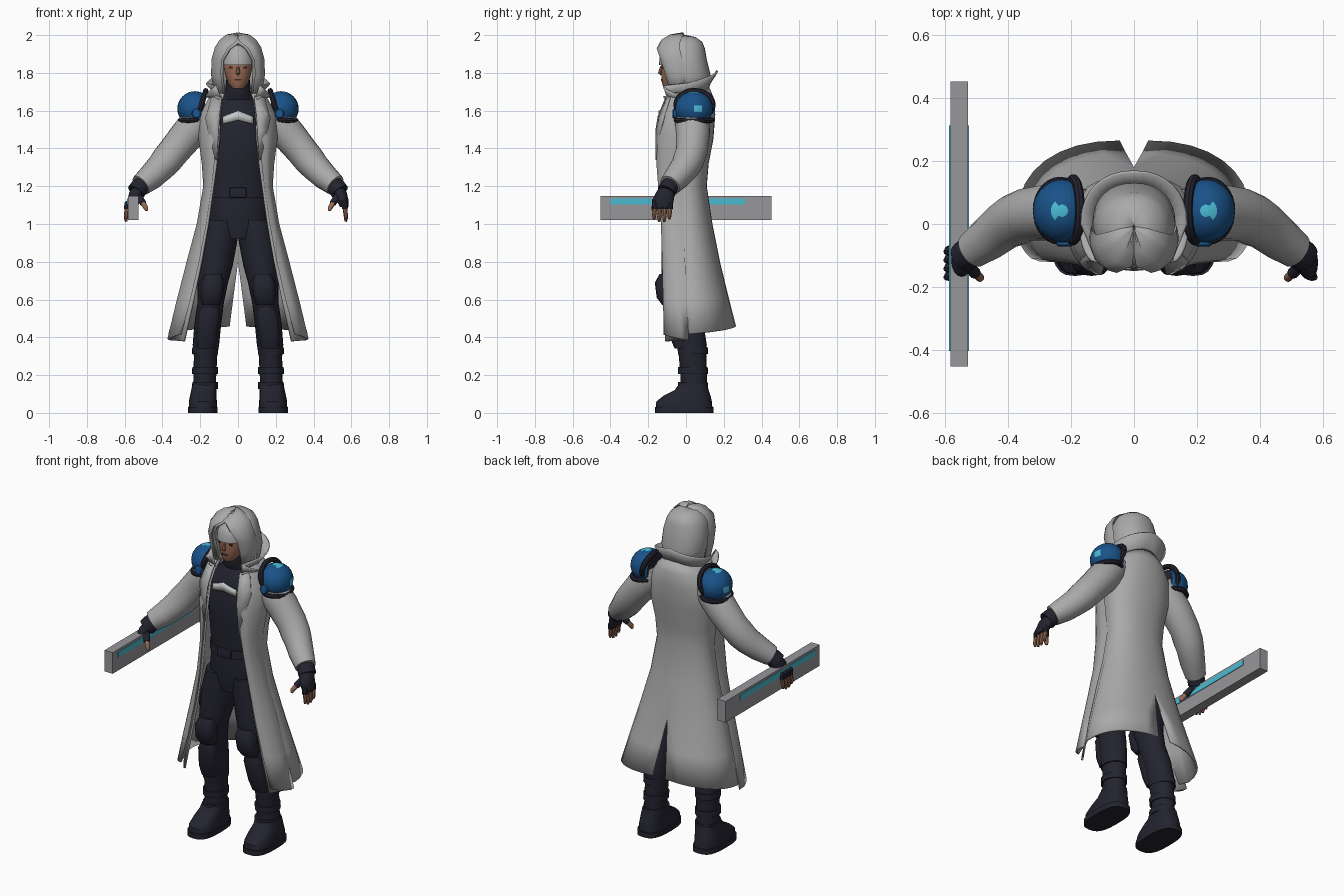
import bpy, bmesh, math
from mathutils import Vector, Matrix

cube = bpy.data.objects.get("Cube")
if cube:
    bpy.data.objects.remove(cube)


def material(name, r, g, b):
    m = bpy.data.materials.new(name)
    m.use_nodes = True
    m.diffuse_color = (r, g, b, 1)
    node = next(n for n in m.node_tree.nodes if n.type == 'BSDF_PRINCIPLED')
    node.inputs["Base Color"].default_value = (r, g, b, 1)
    node.inputs["Roughness"].default_value = 0.8
    return m


COAT = material("coat grey", .40, .40, .40)
DARK = material("dark navy cloth", .017, .017, .029)
BLUE = material("armour blue", .01, .085, .25)
CYAN = material("glow cyan", .07, .5, .65)
SKIN = material("skin", .33, .15, .09)
STEEL = material("weapon grey", .31, .31, .33)
PALE = material("pale trim", .55, .57, .57)
BROWN = material("eye brown", .04, .02, .015)


def finish(name, bm, mats, mirror=False, thick=0, offset=-1, angle=40):
    """Turn a bmesh into a shaded object with optional mirror and thickness."""
    mesh = bpy.data.meshes.new(name)
    bm.to_mesh(mesh)
    bm.free()
    for m in mats if isinstance(mats, list) else [mats]:
        mesh.materials.append(m)
    mesh.polygons.foreach_set("use_smooth", [True] * len(mesh.polygons))
    mesh.set_sharp_from_angle(angle=math.radians(angle))
    ob = bpy.data.objects.new(name, mesh)
    bpy.context.scene.collection.objects.link(ob)
    if mirror:
        ob.modifiers.new("Mirror", 'MIRROR').merge_threshold = .001
    if thick:
        s = ob.modifiers.new("Thickness", 'SOLIDIFY')
        s.thickness, s.offset = thick, offset
    return ob


def skin_rings(rings):
    """Closed body through a list of rings, capped at both ends."""
    bm = bmesh.new()
    rows = [[bm.verts.new(p) for p in r] for r in rings]
    n = len(rows[0])
    for a, b in zip(rows, rows[1:]):
        for i in range(n):
            j = (i + 1) % n
            bm.faces.new((a[i], a[j], b[j], b[i]))
    bm.faces.new(rows[0][::-1])
    bm.faces.new(rows[-1])
    bmesh.ops.recalc_face_normals(bm, faces=bm.faces)
    return bm


def loft(name, rows, mat, mirror=False, n=24, power=1):
    """Stacked ellipses: z, centre x, centre y, radius x, radius y."""
    def bend(v):
        return math.copysign(abs(v) ** power, v)
    turn = [math.tau * i / n for i in range(n)]
    rings = [[(cx + rx * bend(math.cos(t)), cy + ry * bend(math.sin(t)), z) for t in turn]
             for z, cx, cy, rx, ry in rows]
    return finish(name, skin_rings(rings), mat, mirror)


def tube(name, pts, mat, mirror=False, n=14):
    """Round tube along points x, y, z, radius."""
    pos = [Vector(p[:3]) for p in pts]
    rings, frame, last = [], None, None
    for i, p in enumerate(pos):
        tan = (pos[min(i + 1, len(pos) - 1)] - pos[max(i - 1, 0)]).normalized()
        frame = tan.to_track_quat('Z', 'Y') if frame is None else last.rotation_difference(tan) @ frame
        last = tan
        rings.append([p + frame @ Vector((math.cos(t), math.sin(t), 0)) * pts[i][3]
                      for t in [math.tau * k / n for k in range(n)]])
    return finish(name, skin_rings(rings), mat, mirror)


def hoop(name, c, u, v, r, mat):
    """Mirrored rim: an ellipse with axes u and v around c."""
    c, u, v = Vector(c), Vector(u), Vector(v)
    turn = [math.tau * i / 28 for i in range(29)]
    tube(name, [(*(c + u * math.cos(t) + v * math.sin(t)), r) for t in turn], mat, True, 8)


def box(name, loc, size, mat, mirror=False, bevel=0.0):
    bm = bmesh.new()
    bmesh.ops.create_cube(bm, size=1, matrix=Matrix.Translation(loc) @ Matrix.Diagonal((*size, 1)))
    if bevel:
        bmesh.ops.bevel(bm, geom=bm.edges[:], offset=bevel, segments=2, affect='EDGES', profile=.5)
    return finish(name, bm, mat, mirror)


def strip(name, pairs, mat, mirror=False):
    """Thin plate made from pairs of points."""
    bm = bmesh.new()
    rows = [[bm.verts.new(p) for p in pair] for pair in pairs]
    for a, b in zip(rows, rows[1:]):
        bm.faces.new((a[0], a[1], b[1], b[0]))
    return finish(name, bm, mat, mirror, .008, 0)


def open_shell(name, rows, mat, thick, n=8):
    """Garment open at the front, rows from the top down:
    z, half width, middle y, back y, front edge x, front edge y, back slit, front rise."""
    bm, grid = bmesh.new(), []
    for z, w, yc, yb, xf, yf, slit, rise in rows:
        pts = []
        for i in range(2 * n + 1):
            a = math.pi / 2 * i / n
            s, c = abs(math.sin(a)), abs(math.cos(a))
            if i <= n:
                x, y = slit + (w - slit) * s ** .9, yc + (yb - yc) * c ** .9
            else:
                x, y = xf + (w - xf) * c, yc - (yc - yf) * s
            if i == n:
                x, y = w, yc
            if i == 2 * n:
                x, y = xf, yf
            pts.append(bm.verts.new((x, y, z + rise * (i / (2 * n) - .5))))
        grid.append(pts)
    for a, b in zip(grid, grid[1:]):
        for i in range(2 * n):
            bm.faces.new((a[i], a[i + 1], b[i + 1], b[i]))
    return finish(name, bm, mat, True, thick, -1, 60)


# Long coat with back slit, lapels, collar and hood
open_shell("long_coat", [
    (1.72, .09, .03, .125, .07, -.06, 0, 0), (1.66, .15, .03, .15, .09, -.095, 0, 0),
    (1.58, .20, .02, .155, .10, -.13, 0, 0), (1.45, .205, .01, .145, .105, -.15, 0, 0),
    (1.32, .185, 0, .12, .12, -.15, 0, 0), (1.2, .175, 0, .11, .137, -.14, 0, 0),
    (1.0, .21, 0, .14, .165, -.125, 0, 0), (.8, .265, .01, .18, .20, -.12, 0, 0),
    (.6, .32, .02, .225, .245, -.115, .025, -.03), (.42, .368, .03, .265, .29, -.11, .045, -.08)],
    COAT, .012)
strip("lapel", [
    ((.085, -.105, 1.67), (.14, -.085, 1.67)), ((.098, -.146, 1.57), (.172, -.118, 1.56)),
    ((.102, -.158, 1.5), (.16, -.133, 1.5)), ((.112, -.157, 1.34), (.118, -.157, 1.34))], COAT, True)
open_shell("collar", [
    (1.74, .17, 0, .17, .11, -.12, 0, -.14), (1.70, .135, 0, .13, .10, -.105, 0, -.09),
    (1.66, .11, 0, .11, .085, -.09, 0, -.04)], COAT, .01)
open_shell("hood", [
    (2.0, .002, -.01, 0, 0, -.02, 0, 0), (1.99, .06, -.02, .05, 0, -.085, 0, 0),
    (1.965, .095, -.02, .085, 0, -.13, 0, 0), (1.93, .115, -.02, .10, .05, -.146, 0, 0),
    (1.87, .13, -.01, .11, .085, -.125, 0, 0), (1.79, .132, 0, .13, .09, -.10, 0, 0),
    (1.69, .115, 0, .12, .08, -.075, 0, 0)], COAT, .014)

# Head with brow cap, nose and eyes
loft("head", [
    (1.718, 0, -.08, .03, .035), (1.745, 0, -.07, .052, .058), (1.79, 0, -.055, .068, .076),
    (1.84, 0, -.05, .077, .083), (1.9, 0, -.045, .072, .08), (1.94, 0, -.04, .04, .05)], SKIN)
loft("brow_cap", [
    (1.843, 0, -.05, .084, .093), (1.88, 0, -.048, .084, .092), (1.915, 0, -.046, .072, .08),
    (1.945, 0, -.044, .04, .05)], COAT)
tube("nose", [(0, -.13, 1.835, .006), (0, -.137, 1.80, .012), (0, -.13, 1.79, .006)], SKIN, n=8)
box("eye", (.03, -.122, 1.829), (.028, .008, .01), BROWN, True)
box("mouth", (0, -.128, 1.764), (.036, .008, .006), BROWN)

# Torso, belt and chest trim
loft("torso", [
    (.92, 0, -.02, .11, .09), (1.0, 0, -.015, .165, .11), (1.1, 0, -.015, .155, .108),
    (1.2, 0, -.02, .15, .105), (1.35, 0, -.015, .163, .123), (1.5, 0, -.005, .18, .135),
    (1.6, 0, .01, .16, .12), (1.66, 0, .01, .085, .088), (1.70, 0, -.015, .068, .078),
    (1.765, 0, -.02, .062, .072)], DARK)
loft("belt", [(1.14, 0, -.018, .158, .115), (1.19, 0, -.018, .156, .113)], DARK)
box("belt_buckle", (0, -.132, 1.165), (.09, .02, .055), DARK, bevel=.006)
xs = [.08 * i / 6 for i in range(-6, 7)]
strip("chest_trim", [
    ((x, -.128 * math.sqrt(1 - (x / .17) ** 2) - .013, 1.6 - abs(x) * .4),
     (x, -.132 * math.sqrt(1 - (x / .17) ** 2) - .013, 1.55 - abs(x) * .25)) for x in xs], PALE)

# Legs, guards and boots
loft("leg", [
    (.08, .18, .04, .062, .07), (.2, .175, .04, .06, .07), (.3, .172, .035, .062, .073),
    (.36, .17, .03, .07, .08), (.47, .16, .01, .071, .083), (.58, .145, -.02, .07, .082),
    (.68, .135, -.04, .08, .09), (.78, .12, -.03, .092, .10), (.9, .105, -.02, .10, .11),
    (1.02, .085, -.012, .092, .112)], DARK, True, 20)
loft("knee_pad", [
    (.57, .142, -.085, .045, .04), (.61, .14, -.095, .06, .06), (.69, .135, -.105, .062, .06),
    (.735, .13, -.1, .045, .04)], DARK, True, 12, .7)
loft("shin_guard", [
    (.34, .17, -.015, .05, .045), (.40, .166, -.03, .058, .055), (.52, .153, -.05, .06, .06),
    (.56, .147, -.06, .045, .045)], DARK, True, 12, .7)
box("thigh_pouch", (.19, -.03, .82), (.04, .1, .11), DARK, True, .01)
for z in (.145, .225, .33):
    loft("boot_strap", [(z - .018, .175, .037, .068, .079), (z + .018, .174, .036, .068, .079)], DARK, True)
loft("boot", [
    (.025, .186, -.01, .075, .15), (.06, .186, -.01, .074, .147), (.09, .184, .005, .07, .125),
    (.12, .181, .03, .067, .09), (.15, .178, .037, .064, .076)], DARK, True, 24, .75)
loft("boot_sole", [(0, .187, -.01, .079, .155), (.03, .187, -.01, .079, .155)], DARK, True, 24, .7)

# Sleeves and gloves
tube("sleeve", [
    (.16, .03, 1.60, .08), (.21, .033, 1.54, .092), (.27, .037, 1.47, .09), (.34, .03, 1.385, .084),
    (.38, .012, 1.335, .083), (.41, -.005, 1.30, .077), (.46, -.045, 1.25, .07),
    (.515, -.085, 1.205, .058)], COAT, True, 20)
tube("glove_cuff", [(.49, -.068, 1.225, .045), (.525, -.093, 1.19, .05), (.54, -.104, 1.17, .05)], DARK, True)
loft("glove_palm", [
    (1.09, .562, -.123, .022, .05), (1.13, .552, -.12, .032, .056), (1.17, .54, -.108, .035, .05),
    (1.2, .525, -.095, .03, .035)], DARK, True, 16)
tube("thumb_base", [(.53, -.13, 1.15, .02), (.502, -.158, 1.11, .018)], DARK, True, 10)
tube("thumb_tip", [(.504, -.156, 1.112, .014), (.487, -.172, 1.085, .013), (.484, -.174, 1.07, .007)], SKIN, True, 10)
for side, reach in ((1, 0), (-1, .022)):
    for k in range(4):
        y = -.165 + .027 * k
        tip = 1.03 - .012 * (k in (1, 2))
        x = side * (.566 + reach)
        tube("finger_base", [(side * .556, y, 1.13, .014), (x, y, 1.105, .016), (x, y, 1.08, .015)], DARK, n=8)
        tube("finger_tip", [(x, y, 1.085, .0125), (x + side * .006, y - .004, tip + .012, .011),
                            (x + side * .004, y - .004, tip - .006, .006)], SKIN, n=8)

# Shoulder armour: blue domes with glowing spots, trimmed flat inside and below
bm = bmesh.new()
bmesh.ops.create_uvsphere(bm, u_segments=28, v_segments=16, radius=1)
spots = [(Vector((.1, 0, 1)).normalized(), .97), (Vector((1, .2, 0)).normalized(), .985)]
for f in bm.faces:
    d = f.calc_center_median().normalized()
    f.material_index = 1 if any(d.dot(s) > lim for s, lim in spots) else 0
for v in bm.verts:
    x, y, z = v.co
    v.co = (max(.228 + .093 * x, .175), .042 + .1 * y, max(1.61 + .093 * z, 1.545))
for f in bm.faces:
    c = f.calc_center_median()
    if c.x < .18 or c.z < 1.55:
        f.material_index = 2
finish("shoulder_dome", bm, [BLUE, CYAN, DARK], True)
hoop("shoulder_inner_rim", (.193, .045, 1.63), (0, .098, 0), (-.022, 0, .075), .015, DARK)
hoop("shoulder_lower_rim", (.235, .042, 1.55), (.073, 0, -.004), (0, .094, 0), .014, DARK)
tube("shoulder_bolt", [(.22, -.03, 1.585, .026), (.22, -.066, 1.583, .026), (.22, -.072, 1.583, .02)], BLUE, True)

# Bar weapon in the right hand with a glowing strip on both faces
box("weapon_bar", (-.555, 0, 1.085), (.056, .905, .128), STEEL)
for x in (-.584, -.526):
    box("weapon_glow_strip", (x, -.045, 1.119), (.005, .715, .033), CYAN)
